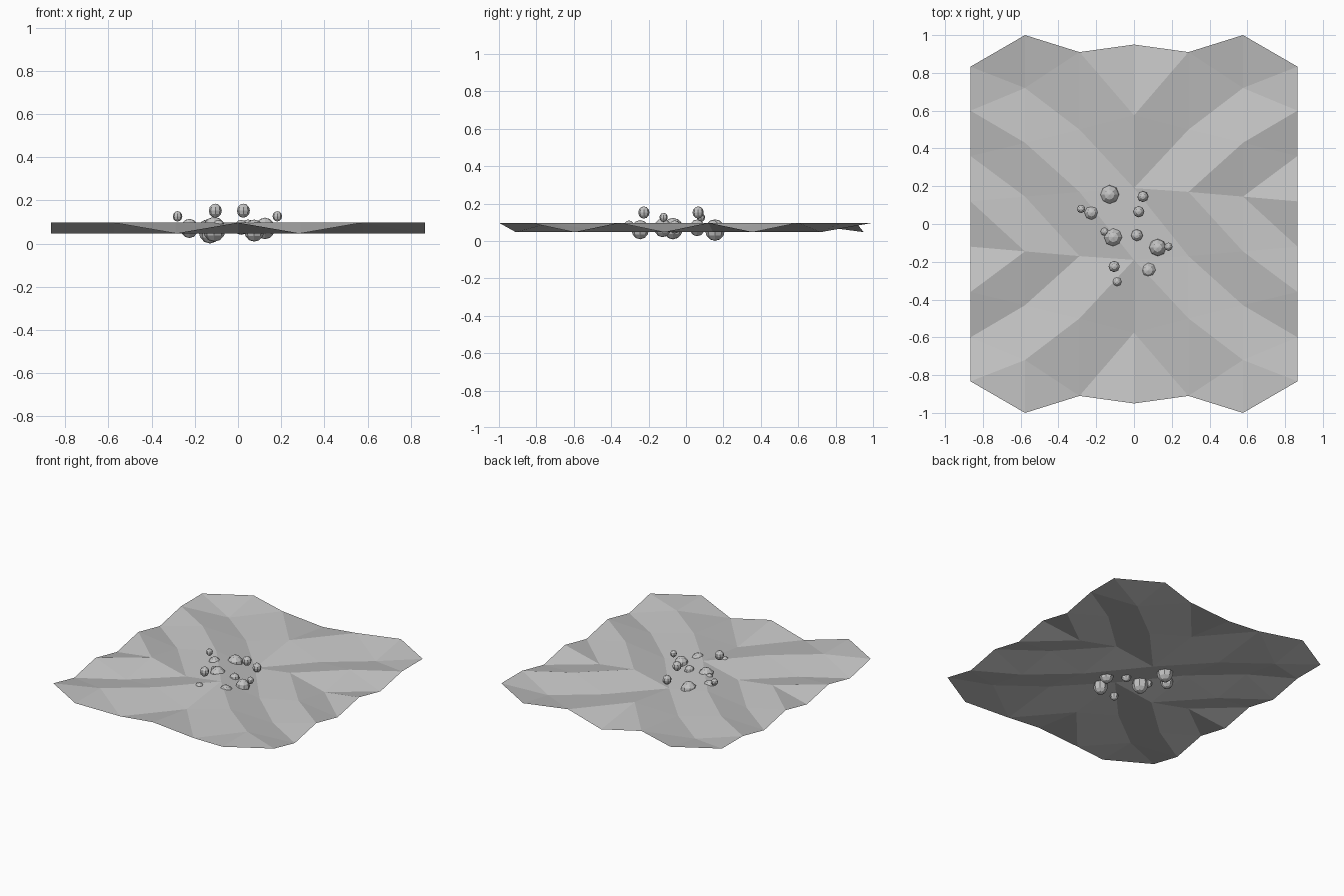
import bpy, bmesh
from mathutils import Vector

cube = bpy.data.objects.get("Cube")
if cube:
    bpy.data.objects.remove(cube, do_unlink=True)

# Material
grey = bpy.data.materials.new("plain grey")
grey.use_nodes = True
colour = (0.55, 0.55, 0.55, 1)
grey.diffuse_color = colour
grey.node_tree.nodes["Principled BSDF"].inputs["Base Color"].default_value = colour


def finish(name, bm):
    mesh = bpy.data.meshes.new(name)
    bm.to_mesh(mesh)
    bm.free()
    mesh.materials.append(grey)
    obj = bpy.data.objects.new(name, mesh)
    bpy.context.collection.objects.link(obj)
    return obj


# Rippled sheet: half-columns of fold points, mirrored front to back,
# each with its crest (H) and trough (L) pattern from back to front
LEVEL = {"H": 0.097, "L": 0.047}
STEP = 0.2885
COLUMNS = [
    ((0.95, 0.95, 0.575, 0.19), "LLHLHLHH"),
    ((0.91, 0.91, 0.50, 0.17), "HHLHLHLL"),
    ((1.0, 0.72, 0.43, 0.145), "HLHLHLHH"),
    ((0.833, 0.60, 0.36, 0.12), "HHLHLHLH"),
]


def column_points(index, side):
    half, pattern = COLUMNS[index]
    ys = list(half) + [-y for y in reversed(half)]
    return [Vector((side * index * STEP, y, LEVEL[c])) for y, c in zip(ys, pattern)]


def add_triangle(bm, points):
    a, b, c = points
    normal = (b - a).cross(c - a)
    if normal.length < 1e-6:
        return
    if normal.z < 0:
        points = (a, c, b)
    bm.faces.new([bm.verts.new(p) for p in points])


bm = bmesh.new()
for side in (-1, 1):
    for i in range(len(COLUMNS) - 1):
        a, b = column_points(i, side), column_points(i + 1, side)
        for k in range(len(a) - 1):
            # folds fan outwards from the middle
            if k < 3 or (k == 3 and side < 0):
                add_triangle(bm, (a[k], a[k + 1], b[k]))
                add_triangle(bm, (a[k + 1], b[k + 1], b[k]))
            else:
                add_triangle(bm, (a[k], a[k + 1], b[k + 1]))
                add_triangle(bm, (a[k], b[k + 1], b[k]))
bmesh.ops.remove_doubles(bm, verts=bm.verts, dist=0.001)
finish("rippled_sheet", bm)

# Bubbles: x, y, z, radius; slightly taller than wide
BUBBLES = [
    (-0.13, 0.155, 0.058, 0.053),
    (-0.11, -0.07, 0.066, 0.053),
    (0.075, -0.245, 0.06, 0.047),
    (0.125, -0.125, 0.07, 0.046),
    (-0.225, 0.06, 0.07, 0.041),
    (-0.105, -0.225, 0.152, 0.03),
    (0.025, 0.065, 0.152, 0.03),
    (0.015, -0.06, 0.075, 0.032),
    (0.047, 0.145, 0.08, 0.029),
    (-0.09, -0.305, 0.08, 0.027),
    (-0.155, -0.04, 0.08, 0.024),
    (0.182, -0.12, 0.126, 0.022),
    (-0.28, 0.08, 0.126, 0.022),
]
for n, (x, y, z, r) in enumerate(BUBBLES, 1):
    bm = bmesh.new()
    bmesh.ops.create_uvsphere(bm, u_segments=8, v_segments=6, radius=r)
    bmesh.ops.scale(bm, vec=(1, 1, 1.09), verts=bm.verts)
    bubble = finish(f"bubble_{n}", bm)
    bubble.location = (x, y, z)
